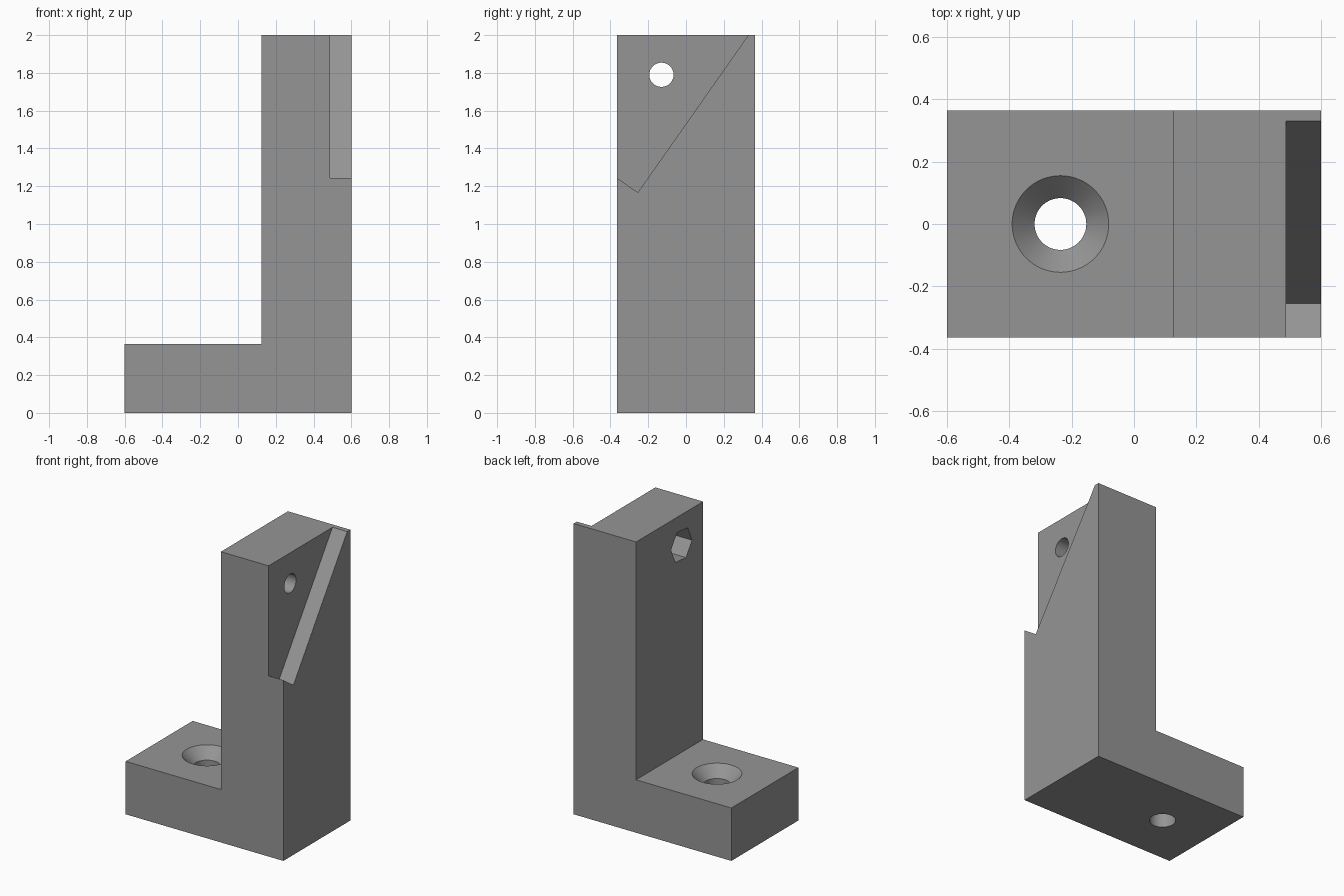
import bpy, bmesh, math
from mathutils import Matrix, Vector

if "Cube" in bpy.data.objects:
    bpy.data.objects.remove(bpy.data.objects["Cube"])

HALF_W = 0.364                      # half width along y
POST_X, POCKET_X, END_X = 0.125, 0.488, 0.6
BOLT = (-0.13, 1.79)                # y, z of the clamp bolt axis

grey = bpy.data.materials.new("grey")
grey.diffuse_color = (0.30, 0.30, 0.30, 1)
grey.use_nodes = True
grey.node_tree.nodes["Principled BSDF"].inputs["Base Color"].default_value = grey.diffuse_color


def prism(name, points, vector):
    """Extrude a planar outline along a vector."""
    bm = bmesh.new()
    face = bm.faces.new([bm.verts.new(p) for p in points])
    ext = bmesh.ops.extrude_face_region(bm, geom=[face])
    moved = [g for g in ext["geom"] if isinstance(g, bmesh.types.BMVert)]
    bmesh.ops.translate(bm, verts=moved, vec=Vector(vector))
    return finish(name, bm)


def cone(name, r1, r2, depth, matrix, sides=64):
    """Round cutter whose start lies at the matrix origin, running along local z."""
    bm = bmesh.new()
    bmesh.ops.create_cone(bm, cap_ends=True, segments=sides, radius1=r1, radius2=r2,
                          depth=depth, matrix=matrix @ Matrix.Translation((0, 0, depth / 2)))
    return finish(name, bm)


def finish(name, bm):
    bmesh.ops.recalc_face_normals(bm, faces=bm.faces[:])
    mesh = bpy.data.meshes.new(name)
    bm.to_mesh(mesh)
    bm.free()
    mesh.materials.append(grey)
    obj = bpy.data.objects.new(name, mesh)
    bpy.context.collection.objects.link(obj)
    return obj


# L-shaped bracket body
outline = [(-END_X, 0), (END_X, 0), (END_X, 2), (POST_X, 2), (POST_X, 0.364), (-END_X, 0.364)]
bracket = prism("bracket", [(x, -HALF_W, z) for x, z in outline], (0, 2 * HALF_W, 0))

# Slanted seat pocket in the upper outer face
a, b, top = Vector((-0.364, 1.243)), Vector((-0.255, 1.167)), Vector((0.33, 2.0))
seat = [a + (a - b), b, top + (top - b) * 0.2, Vector((-0.6, 2.167))]
pocket = prism("pocket_cutter", [(POCKET_X, y, z) for y, z in seat], (0.3, 0, 0))

# Clamp bolt hole and hexagonal nut recess behind it
along_x = Matrix.Rotation(math.pi / 2, 4, 'Y')
bolt = cone("bolt_cutter", 0.064, 0.064, 1, Matrix.Translation((0, *BOLT)) @ along_x)
hexagon = [(POST_X - 0.1, BOLT[0] + 0.115 * math.cos(t), BOLT[1] + 0.115 * math.sin(t))
           for t in (math.radians(5 + 60 * i) for i in range(6))]
nut = prism("nut_cutter", hexagon, (0.1 + 0.18, 0, 0))

# Countersunk screw hole in the foot
screw = cone("screw_cutter", 0.083, 0.083, 1, Matrix.Translation((-0.236, 0, -0.3)))
sink = cone("countersink_cutter", 0.083, 0.183, 0.1, Matrix.Translation((-0.236, 0, 0.292)))

# Cut every opening, then remove the cutters
bpy.context.view_layer.objects.active = bracket
bracket.select_set(True)
for cutter in (pocket, bolt, nut, screw, sink):
    cutter.hide_render = True
    mod = bracket.modifiers.new(cutter.name, 'BOOLEAN')
    mod.operation, mod.solver, mod.object = 'DIFFERENCE', 'EXACT', cutter
    bpy.ops.object.modifier_apply(modifier=mod.name)
    bpy.data.objects.remove(cutter)

# Smooth round walls, crisp edges
bpy.ops.object.shade_smooth_by_angle(angle=math.radians(30))
